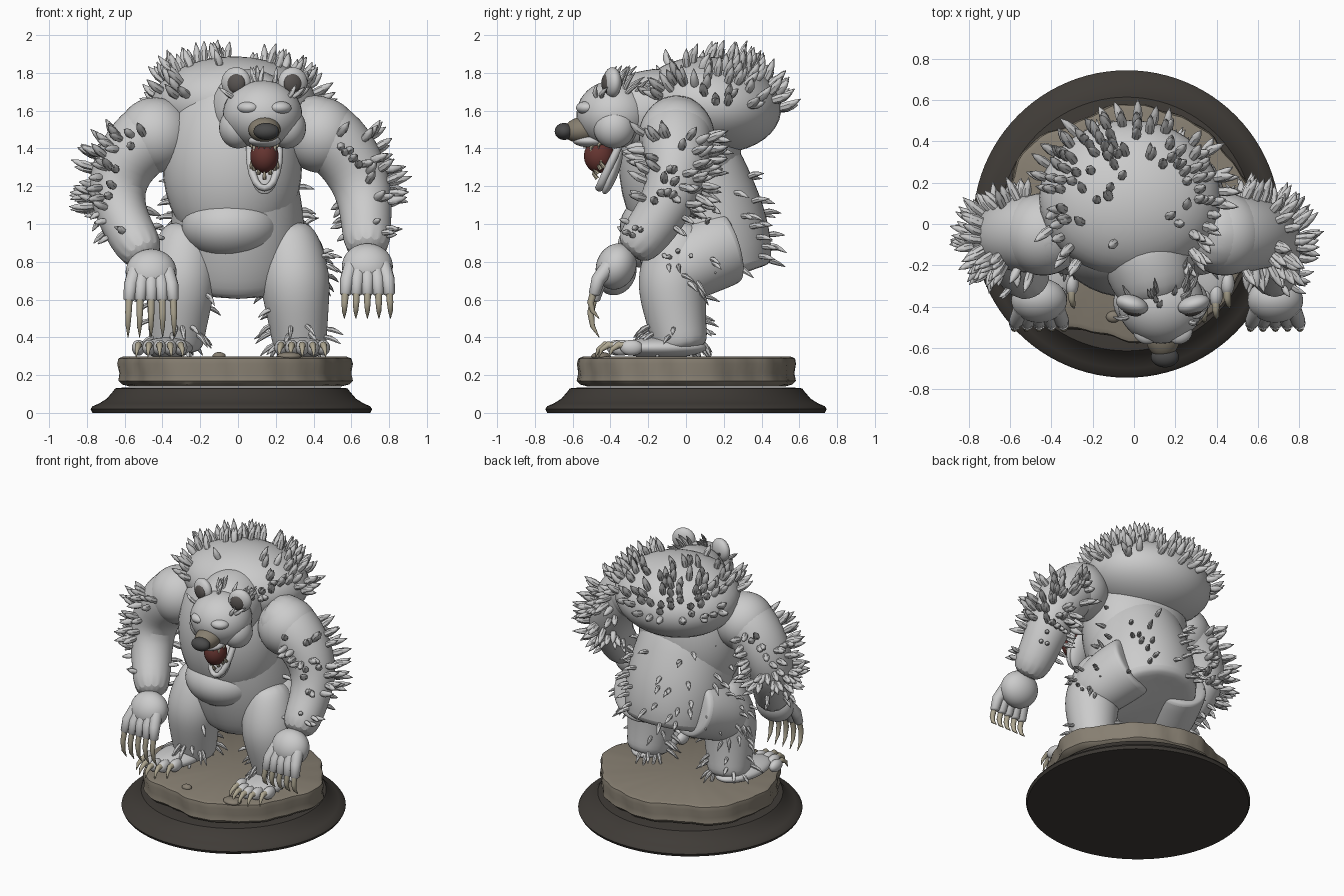
import bpy, bmesh, math, random
from mathutils import Vector as V, Matrix

if "Cube" in bpy.data.objects:
    bpy.data.objects.remove(bpy.data.objects["Cube"])

random.seed(4)


def mat(name, c):
    m = bpy.data.materials.new(name)
    m.diffuse_color = (*c, 1)
    m.use_nodes = True
    m.node_tree.nodes["Principled BSDF"].inputs["Base Color"].default_value = m.diffuse_color
    return m


DARK = mat("dark_base", (.05, .044, .038))
ROCK = mat("rock", (.24, .21, .165))
CLAW = mat("claw", (.42, .38, .28))
RED = mat("mouth_red", (.13, .035, .03))
NOSE = mat("nose_dark", (.07, .07, .07))
MUZZLE = mat("muzzle_tan", (.24, .21, .16))
EAR = mat("ear_dark", (.1, .09, .085))


def finish(name, bm, m=None, sub=0, angle=50):
    bmesh.ops.recalc_face_normals(bm, faces=bm.faces)
    me = bpy.data.meshes.new(name)
    bm.to_mesh(me)
    bm.free()
    ob = bpy.data.objects.new(name, me)
    bpy.context.collection.objects.link(ob)
    if m:
        me.materials.append(m)
    if sub:
        ob.modifiers.new("smooth", 'SUBSURF').levels = sub
    bpy.ops.object.select_all(action='DESELECT')
    ob.select_set(True)
    bpy.context.view_layer.objects.active = ob
    bpy.ops.object.shade_smooth_by_angle(angle=math.radians(angle))
    return ob


def add_tube(bm, pts, radii, n=14):
    pts = [V(p) for p in pts]
    d = pts[-1] - pts[0]
    k = min(range(3), key=lambda i: abs(d[i]))
    ref = V([float(i == k) for i in range(3)])
    rings = []
    for i, (p, r) in enumerate(zip(pts, radii)):
        t = pts[min(i + 1, len(pts) - 1)] - pts[max(i - 1, 0)]
        a = t.cross(ref).normalized()
        b = t.cross(a).normalized()
        rings.append([bm.verts.new(p + r * (math.cos(w) * a + math.sin(w) * b))
                      for w in (j * math.tau / n for j in range(n))])
    skin(bm, rings)


def skin(bm, rings):
    n = len(rings[0])
    for r0, r1 in zip(rings, rings[1:]):
        for j in range(n):
            bm.faces.new((r0[j], r0[(j + 1) % n], r1[(j + 1) % n], r1[j]))
    bm.faces.new(rings[0])
    bm.faces.new(rings[-1])


def tube(name, pts, radii, m=None, sub=2):
    bm = bmesh.new()
    add_tube(bm, pts, radii)
    return finish(name, bm, m, sub)


def ball(name, loc, r, m=None, tilt=0, yaw=0):
    bm = bmesh.new()
    bmesh.ops.create_uvsphere(bm, u_segments=36, v_segments=20, radius=1)
    bm.transform(Matrix.Translation(loc) @ Matrix.Rotation(yaw, 4, 'Z')
                 @ Matrix.Rotation(tilt, 4, 'X') @ Matrix.Diagonal((*r, 1)))
    return finish(name, bm, m)


def lathe(name, profile, m, cx=0, wobble=lambda a, z: 1, n=96):
    bm = bmesh.new()
    skin(bm, [[bm.verts.new((cx + r * wobble(a, z) * math.cos(a), r * wobble(a, z) * math.sin(a), z))
               for a in (j * math.tau / n for j in range(n))] for r, z in profile])
    return finish(name, bm, m, angle=35)


def fur(name, ob, count, keep, length=.12, flow=(0, 0, 0), rad=.021):
    """Scatter curved spikes over the surface of ob where keep(centre, normal)."""
    dg = bpy.context.evaluated_depsgraph_get()
    me = ob.evaluated_get(dg).to_mesh()
    polys = [(p.center.copy(), p.normal.copy(), p.area) for p in me.polygons
             if keep(p.center, p.normal)]
    bm = bmesh.new()
    for c, n, _ in random.choices(polys, weights=[p[2] for p in polys], k=count):
        f = V(flow) + V([random.uniform(-.3, .3) for _ in range(3)])
        d = (n + f).normalized()
        L = length * random.uniform(.75, 1.15)
        add_tube(bm, [c - n * .015, c + d * L * .35, c + d * L * .7 + V(flow) * .02,
                      c + d * L + V(flow) * .05], [rad * .8, rad, rad * .65, .002], 7)
    finish(name, bm)


# Display base and rock
CX = -.035
lathe("plinth", [(.735, 0), (.745, .02), (.735, .035), (.70, .05), (.66, .075), (.63, .11),
                 (.615, .13), (.56, .135)], DARK, CX)
lathe("rock_slab", [(.56, .14), (.60, .15), (.62, .17), (.612, .21), (.622, .26),
                    (.615, .288), (.59, .298), (.01, .296)], ROCK, CX + .01,
      lambda a, z: .952 + .022 * math.sin(5 * a + 1) + .018 * math.sin(8 * a + z * 3)
      + .035 * math.cos(2 * a) + .008 * math.sin(21 * a + z * 12))
for i, (x, y, r) in enumerate([(.27, -.45, .065), (-.1, -.45, .035)]):
    ball(f"pebble_{i}", (x, y, .3), (r, r * .8, .022), ROCK)

# Body
torso = tube("lower_torso", [(0, .15, .68), (0, .14, .705), (0, .085, .95), (-.01, .015, 1.2),
                             (-.02, -.05, 1.5)], [.29, .345, .375, .345, .27])
ball("chest", (-.03, -.03, 1.32), (.37, .325, .5))
ball("belly", (-.04, -.115, .99), (.26, .235, .18))
hump = ball("shoulder_hump", (-.02, .125, 1.63), (.44, .38, .255), tilt=-.1)
tube("neck", [(.02, -.02, 1.6), (.08, -.2, 1.6), (.13, -.4, 1.58)], [.24, .23, .19])

# Head
hx = .13
head = ball("head", (hx, -.38, 1.58), (.21, .2, .18))
fur("crown_fur", head, 24, lambda c, n: n.z > .5 and n.y > -.5, .09, (0, .4, .1), .014)
ball("muzzle", (hx + .01, -.54, 1.5), (.085, .11, .07), MUZZLE, tilt=.15)
ball("nose", (hx + .02, -.645, 1.49), (.068, .05, .045), NOSE)
for s, side in ((-1, "right"), (1, "left")):
    ball(side + "_cheek", (hx + s * .13, -.38, 1.51), (.1, .11, .11))
    ball(side + "_brow", (hx + .01 + s * .085, -.53, 1.615), (.06, .05, .034), yaw=s * .5)
    ball(side + "_ear", (hx + .01 + s * .15, -.39, 1.75), (.08, .045, .08), yaw=s * .3)
    ball(side + "_inner_ear", (hx + .01 + s * .15, -.42, 1.745), (.05, .025, .052), EAR, yaw=s * .3)

# Mouth and jaw
ball("tongue_and_mouth", (.14, -.46, 1.36), (.075, .08, .09), RED)
ball("upper_gum", (.14, -.5, 1.44), (.085, .1, .035))
tube("jaw_rim", [(.06, -.34, 1.44), (.062, -.4, 1.32), (.09, -.45, 1.21), (.14, -.465, 1.18),
                 (.19, -.45, 1.21), (.218, -.4, 1.32), (.22, -.34, 1.44)], [.022] * 7, sub=1)
ball("lower_jaw", (.14, -.39, 1.28), (.075, .035, .13), tilt=-.35)
bm = bmesh.new()
for i in range(7):
    a = math.pi * (i + .5) / 7
    for sy, z, tip in ((.05, 1.24, .07), (.1, 1.44, -.06)):
        p = V((.14 + .07 * math.cos(a), -.42 - sy * math.sin(a),
               z + (.06 * abs(math.cos(a)) if tip > 0 else 0)))
        k = 1.2 if i in (1, 5) else .7
        add_tube(bm, [p, p + V((0, -.02, tip * k * .5)), p + V((0, -.02, tip * k))],
                 [.012, .009, .001], 7)
finish("teeth", bm, CLAW)

# Arms, hands and claws
ARMS = {
    "right": (-1, [(-.3, -.05, 1.53), (-.43, -.05, 1.5), (-.57, -.05, 1.38), (-.665, -.05, 1.18),
                   (-.59, -.16, .98), (-.475, -.32, .8)], (-.46, -.37, .745), .2),
    "left": (1, [(.28, -.05, 1.53), (.42, -.05, 1.51), (.56, -.05, 1.4), (.67, -.05, 1.2),
                 (.68, -.16, 1.0), (.685, -.31, .83)], (.685, -.37, .775), .13),
}
for side, (s, pts, palm, reach) in ARMS.items():
    arm = tube(side + "_arm", pts, [.17, .2, .19, .16, .135, .125])
    ball(side + "_shoulder", (s * .44, -.05, 1.47), (.2, .2, .2))
    fur(side + "_arm_fur", arm, 75, lambda c, n: 1.08 < c.z < 1.48 and abs(c.x) > .5
        and (n.x * s > .1 or n.y > .35), .11, (0, .1, .05), .023)
    fur(side + "_forearm_fur", arm, 18, lambda c, n: .93 < c.z < 1.1
        and (n.x * s > .1 or n.y > .2), .07, (0, .1, -.1), .016)
    P = V(palm)
    ball(side + "_palm", P, (.135, .105, .125), tilt=-.4)
    f, c = bmesh.new(), bmesh.new()
    for i in range(-2, 3):
        tip = P + V((i * .058, -.115, -.145))
        add_tube(f, [P + V((i * .042, -.04, .0)), P + V((i * .054, -.095, -.07)), tip,
                     tip + V((0, 0, -.012))], [.042, .037, .03, .015], 12)
        add_tube(c, [tip + V((0, 0, .02)), tip + V((i * .002, -.02, -reach * .35)),
                     tip + V((i * .003, -.01, -reach * .7)), tip + V((i * .003, .025, -reach))],
                 [.02, .018, .013, .002], 10)
    finish(side + "_fingers", f)
    finish(side + "_hand_claws", c, CLAW)

# Legs, feet and toes
for s, side, fx in ((-1, "right", -.415), (1, "left", .34)):
    thigh = tube(side + "_thigh", [(s * .19, .24, .89), (s * .195, .22, .885), (s * .25, .08, .83),
                                   (s * .31, -.06, .74), (s * .32, -.12, .68)],
                 [.19, .215, .215, .19, .12])
    leg = tube(side + "_leg", [(s * .25, -.02, 1.0), (s * .27, -.02, .93), (s * .3, -.075, .72),
                               (s * .31, -.07, .6), (s * .325, -.035, .4), (s * .33, -.02, .32)],
               [.1, .165, .195, .18, .15, .145])
    fur(side + "_thigh_fur", thigh, 12, lambda c, n: c.y < .15 and (n.y > .2 or n.x * s > .6),
        .08, (0, .2, -.3), .013)
    fur(side + "_leg_fur", leg, 16, lambda c, n: .48 < c.z < .95
        and (n.y > .1 or abs(n.x) > .75), .075, (0, .2, -.3), .013)
    fur(side + "_ankle_fur", leg, 18, lambda c, n: .34 < c.z < .47, .08, (0, 0, -.3), .014)
    ball(side + "_foot", ((fx + s * .335) / 2, -.13, .345), (.135, .24, .055), yaw=s * .12)
    c = bmesh.new()
    for i in range(-2, 3):
        x, y = fx + i * .056, -.36 + .018 * i * i
        ball(f"{side}_toe_{i + 3}", (x, y, .345), (.035, .06, .042))
        add_tube(c, [(x, y - .03, .355), (x, y - .07, .36), (x + i * .004, y - .105, .335),
                     (x + i * .006, y - .12, .295)], [.02, .018, .012, .002], 10)
    finish(side + "_foot_claws", c, CLAW)

# Body fur
fur("hump_fur", hump, 115, lambda c, n: (n.y > .05 or abs(n.x) > .5) and 0 < n.z < .92,
    .105, (0, 0, .2), .024)
fur("hump_top_fur", hump, 14, lambda c, n: n.z > .88, .11, (0, .2, .1), .022)
fur("back_fur", torso, 45, lambda c, n: n.y > -.1 and .72 < c.z < 1.4 and n.z > -.6,
    .09, (0, .15, -.25), .016)
